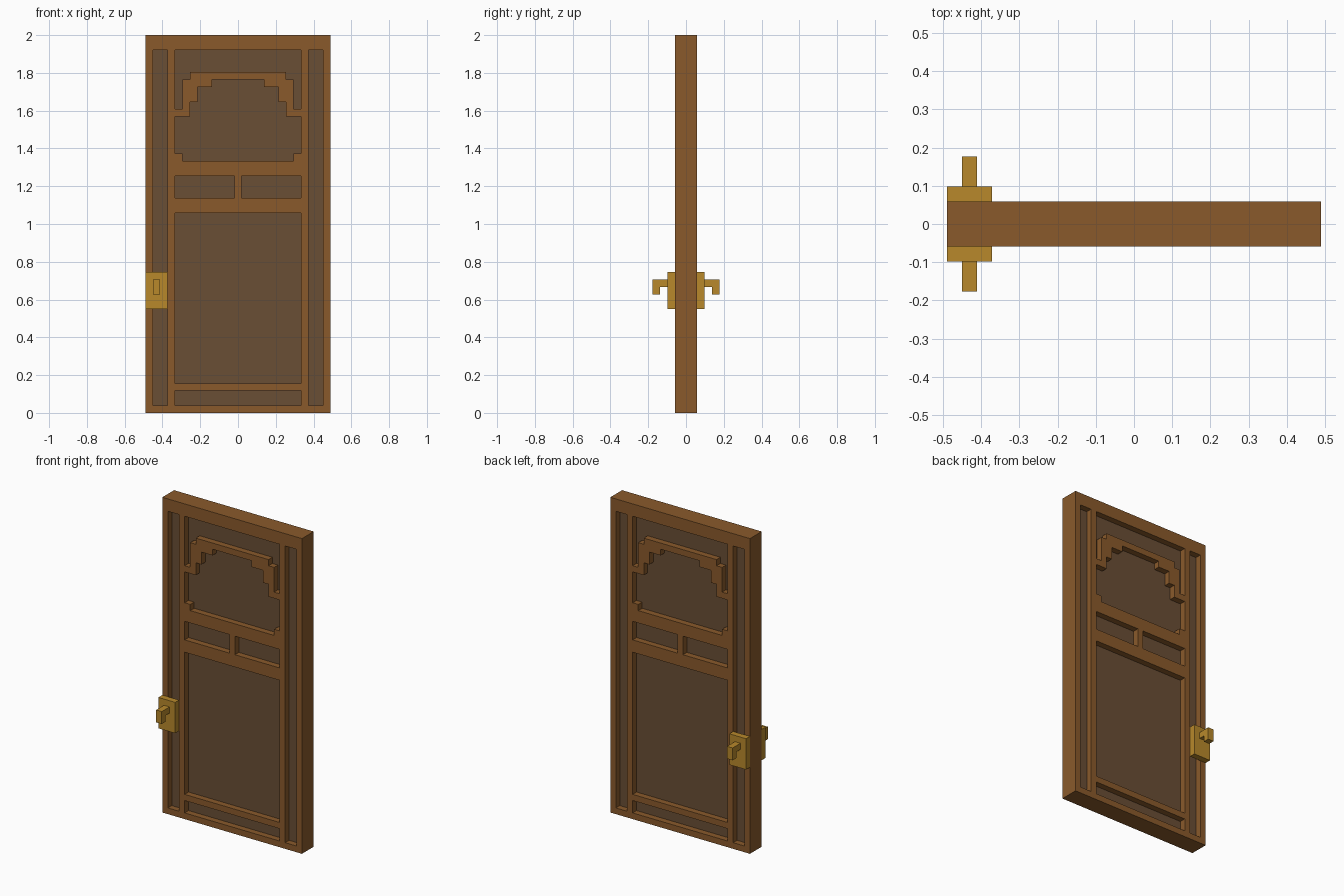
import bpy
import bmesh
import math

cube = bpy.data.objects.get("Cube")
if cube:
    bpy.data.objects.remove(cube, do_unlink=True)

U = 2 / 51           # one block: the door is 25 x 3 x 51 blocks
W, H = 25, 51


def material(name, rgb):
    lin = [(c / 255 / 12.92) if c < 11 else ((c / 255 + 0.055) / 1.055) ** 2.4 for c in rgb]
    mat = bpy.data.materials.new(name)
    mat.use_nodes = True
    mat.diffuse_color = (*lin, 1)
    bsdf = mat.node_tree.nodes["Principled BSDF"]
    bsdf.inputs["Base Color"].default_value = (*lin, 1)
    bsdf.inputs["Roughness"].default_value = 0.8
    return mat


WOOD = material("warm brown wood", (138, 90, 43))
PANEL = material("dark grey brown panel", (106, 78, 53))
BRASS = material("brass", (184, 137, 43))


def slab(name, outlines, depth, mat):
    """Solid from flat outlines in block units (inner outlines become holes), centred on y = 0."""
    curve = bpy.data.curves.new(name + "_outline", "CURVE")
    curve.dimensions = "2D"
    curve.fill_mode = "BOTH"
    curve.extrude = depth * U / 2
    for pts in outlines:
        spline = curve.splines.new("POLY")
        spline.points.add(len(pts) - 1)
        for p, (x, z) in zip(spline.points, pts):
            p.co = ((x - W / 2) * U, z * U, 0, 1)
        spline.use_cyclic_u = True
        spline.use_smooth = False
    temp = bpy.data.objects.new(name + "_outline", curve)
    bpy.context.scene.collection.objects.link(temp)
    deps = bpy.context.evaluated_depsgraph_get()
    mesh = bpy.data.meshes.new_from_object(temp.evaluated_get(deps))
    bpy.data.objects.remove(temp, do_unlink=True)
    bpy.data.curves.remove(curve)

    # stand upright, weld caps to walls, flat shading
    bm = bmesh.new()
    bm.from_mesh(mesh)
    for v in bm.verts:
        x, z, y = v.co
        v.co = (x, -y, z)
    bmesh.ops.remove_doubles(bm, verts=bm.verts, dist=1e-4)
    bmesh.ops.recalc_face_normals(bm, faces=bm.faces)
    for f in bm.faces:
        f.smooth = False
        f.material_index = 0
    bm.to_mesh(mesh)
    bm.free()
    mesh.name = name
    mesh.materials.clear()
    mesh.materials.append(mat)
    obj = bpy.data.objects.new(name, mesh)
    bpy.context.scene.collection.objects.link(obj)
    return obj


def rect(x0, x1, z0, z1):
    return [(x0, z0), (x1, z0), (x1, z1), (x0, z1)]


def mirrored(left):
    """Close a left-hand profile with its mirror image."""
    return left + [(W - x, z) for x, z in reversed(left)]


# Recessed openings in the frame
openings = {
    "left_strip": rect(22, 24, 1, 49),
    "right_strip": rect(1, 3, 1, 49),
    "bottom_strip": rect(4, 21, 1, 3),
    "lower": rect(4, 21, 4, 27),
    "middle_right": rect(4, 12, 29, 32),
    "middle_left": rect(13, 21, 29, 32),
    "stepped_upper": mirrored([(5, 34), (5, 35), (4, 35), (4, 40), (6, 40), (6, 42),
                               (7, 42), (7, 44), (9, 44), (9, 45)]),
    "top_arch": mirrored([(6, 46), (6, 45), (5, 45), (5, 41), (4, 41), (4, 49)]),
}

# Frame and the thin panels filling its openings
slab("door_frame", [rect(0, W, 0, H)] + list(openings.values()), 3, WOOD)
for part, outline in openings.items():
    slab(part + "_panel", [outline], 1, PANEL)


def prism(name, profile, x0, x1, side):
    """Extrude a (y, z) profile along x; side -1 is the front, +1 the back."""
    bm = bmesh.new()
    verts = [bm.verts.new(((x0 - W / 2) * U, side * y * U, z * U)) for y, z in profile]
    face = bm.faces.new(verts)
    new = bmesh.ops.extrude_face_region(bm, geom=[face])["geom"]
    bmesh.ops.translate(bm, vec=((x1 - x0) * U, 0, 0),
                        verts=[g for g in new if isinstance(g, bmesh.types.BMVert)])
    bmesh.ops.recalc_face_normals(bm, faces=bm.faces)
    mesh = bpy.data.meshes.new(name)
    bm.to_mesh(mesh)
    bm.free()
    mesh.materials.append(BRASS)
    bpy.context.scene.collection.objects.link(bpy.data.objects.new(name, mesh))


# Lock plate and hooked handle on both faces
for where, side in (("front", -1), ("back", 1)):
    prism(where + "_lock_plate", rect(1.5, 2.5, 14, 19), 0, 3, side)
    prism(where + "_handle", [(2.5, 17), (3.5, 17), (3.5, 16), (4.5, 16), (4.5, 18), (2.5, 18)],
          1, 2, side)
